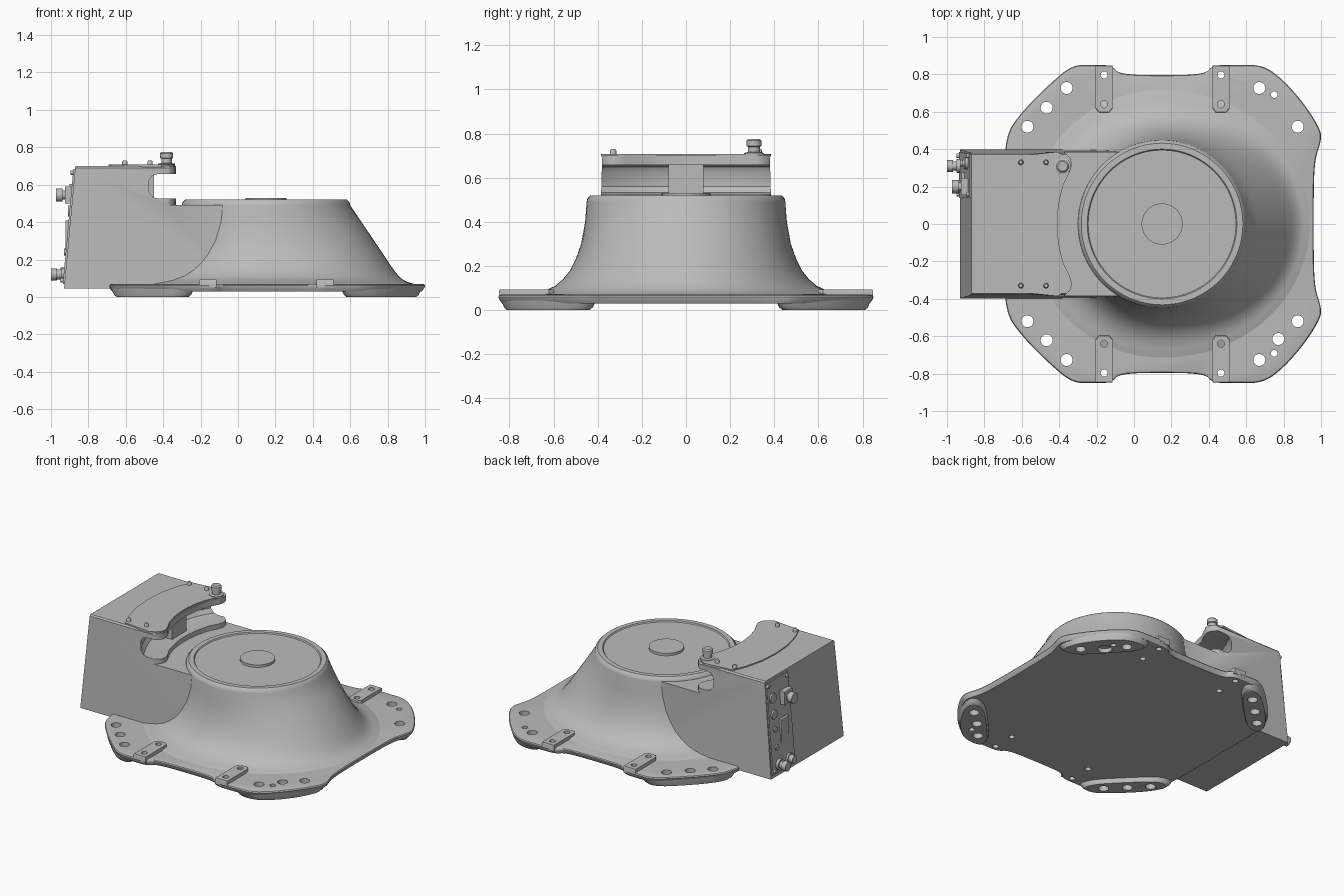
import bpy, bmesh, math
from mathutils import Vector

if "Cube" in bpy.data.objects:
    bpy.data.objects.remove(bpy.data.objects["Cube"])

grey = bpy.data.materials.new("light_grey")
grey.use_nodes = True
grey.diffuse_color = (0.5, 0.5, 0.5, 1)
grey.node_tree.nodes["Principled BSDF"].inputs["Base Color"].default_value = (0.5, 0.5, 0.5, 1)

CX = 0.15  # centre of the round pedestal


def loft(name, rings):
    """Skin a stack of equal-length rings and cap both ends."""
    bm = bmesh.new()
    rows = [[bm.verts.new(p) for p in ring] for ring in rings]
    n = len(rows[0])
    for a, b in zip(rows, rows[1:]):
        for i in range(n):
            j = (i + 1) % n
            bm.faces.new((a[i], a[j], b[j], b[i]))
    bm.faces.new(rows[0])
    bm.faces.new(rows[-1])
    bmesh.ops.recalc_face_normals(bm, faces=bm.faces)
    mesh = bpy.data.meshes.new(name)
    bm.to_mesh(mesh)
    bm.free()
    mesh.materials.append(grey)
    obj = bpy.data.objects.new(name, mesh)
    bpy.context.collection.objects.link(obj)
    return obj


def prism(name, outline, levels, centre=(CX, 0)):
    """Stack a plan outline at (z, scale) levels."""
    cx, cy = centre
    return loft(name, [[(cx + (x - cx) * s, cy + (y - cy) * s, z) for x, y in outline]
                       for z, s in levels])


def turned(name, loc, profile, axis="Z", sides=32):
    """Round part from (radius, distance) pairs along +z or -x."""
    def place(r, d, a):
        u, v = r * math.cos(a), r * math.sin(a)
        return Vector(loc) + (Vector((u, v, d)) if axis == "Z" else Vector((-d, u, v)))
    return loft(name, [[place(r, d, 2 * math.pi * i / sides) for i in range(sides)]
                       for r, d in profile])


def block(name, x, y, z):
    return prism(name, [(x[0], y[0]), (x[1], y[0]), (x[1], y[1]), (x[0], y[1])],
                 [(z[0], 1), (z[1], 1)])


def soften(points, rounds=2):
    """Round an outline by cutting its corners."""
    for _ in range(rounds):
        points = [(a[0] * (1 - t) + b[0] * t, a[1] * (1 - t) + b[1] * t)
                  for a, b in zip(points, points[1:] + points[:1]) for t in (0.25, 0.75)]
    return points


def cut(obj, cutters):
    """Subtract cutters from a part, keeping the cutters."""
    bpy.context.view_layer.objects.active = obj
    for c in cutters:
        m = obj.modifiers.new("cut", "BOOLEAN")
        m.operation, m.object, m.solver = "DIFFERENCE", c, "EXACT"
        bpy.ops.object.modifier_apply(modifier=m.name)


def mirrored(half):
    return half + [(x, -y) for x, y in reversed(half)]


# Base plate
half = [(-0.69, 0.2), (-0.69, 0.47), (-0.60, 0.60), (-0.45, 0.75), (-0.33, 0.85), (-0.22, 0.85),
        (-0.12, 0.85), (-0.08, 0.80), (0.15, 0.795), (0.38, 0.80), (0.42, 0.85), (0.55, 0.85),
        (0.69, 0.85), (0.80, 0.77), (0.92, 0.63), (1.0, 0.50), (1.0, 0.44), (0.965, 0.34), (0.96, 0.1)]
plate = prism("base_plate", soften(mirrored(half)),
              [(0.03, 0.98), (0.05, 0.997), (0.06, 1), (0.067, 0.995), (0.07, 0.985)])

# Corner feet under the plate
foot_left = [(-0.68, 0.40), (-0.68, 0.47), (-0.60, 0.59), (-0.45, 0.74), (-0.33, 0.84),
             (-0.22, 0.84), (-0.25, 0.74), (-0.36, 0.62), (-0.47, 0.51), (-0.58, 0.41)]
foot_right = [(0.98, 0.40), (0.985, 0.49), (0.91, 0.63), (0.80, 0.76), (0.69, 0.84),
              (0.54, 0.84), (0.56, 0.74), (0.67, 0.62), (0.77, 0.51), (0.88, 0.41)]
feet = []
for side, pts in (("right", foot_left), ("left", foot_right)):
    mid = sum(p[0] for p in pts) / len(pts)
    for end, s in (("back", 1), ("front", -1)):
        feet.append(prism(f"foot_{end}_{side}", soften([(x, s * y) for x, y in pts]),
                          [(0, 0.86), (0.012, 0.92), (0.05, 1)], (mid, s * 0.64)))

# Raised bolt straps
straps = []
for x in (-0.16, 0.465):
    for s in (1, -1):
        w = 0.046
        pts = [(x - w, 0.848), (x - w, 0.62), (x - w * 0.6, 0.597),
               (x + w * 0.6, 0.597), (x + w, 0.62), (x + w, 0.848)]
        straps.append(prism("bolt_strap", [(px, s * py) for px, py in pts],
                            [(0.05, 1), (0.088, 1), (0.093, 0.98)], (x, s * 0.72)))

# Mounting holes
holes = []
for s in (1, -1):
    spots = [(-0.36, 0.727, 0.032), (-0.467, 0.622, 0.032), (-0.57, 0.52, 0.032),
             (0.67, 0.727, 0.032), (0.75, 0.692, 0.018), (0.875, 0.52, 0.032)]
    spots += [(x, y, 0.019) for x in (-0.16, 0.465) for y in (0.64, 0.797)]
    if s < 0:
        spots.append((0.772, 0.615, 0.032))
    holes += [turned("hole_cutter", (x, s * y, 0), [(r, -0.1), (r, 0.2)], sides=24)
              for x, y, r in spots]
notch = turned("notch_cutter", (0.76, 0.62, 0), [(0.045, -0.1), (0.045, 0.028)], sides=24)
for part in [plate] + feet + straps:
    cut(part, holes)
cut(feet[2], [notch])

# Flared pedestal: round on top, leaning out further toward +x
N = 96
flare = [(0.06, 0.74, 0.81), (0.072, 0.71, 0.785), (0.08, 0.67, 0.755), (0.09, 0.635, 0.735),
         (0.11, 0.592, 0.71), (0.14, 0.557, 0.686), (0.18, 0.525, 0.658), (0.23, 0.5, 0.625),
         (0.3, 0.475, 0.578), (0.4, 0.457, 0.511), (0.49, 0.45, 0.45), (0.505, 0.447, 0.447),
         (0.52, 0.432, 0.432), (0.52, 0.4, 0.4), (0.513, 0.395, 0.395)]
rings = []
for z, r_side, r_front in flare:
    ring = []
    for i in range(N):
        a = 2 * math.pi * i / N
        r = r_side + (r_front - r_side) * max(0, math.cos(a)) ** 2
        ring.append((CX + r * math.cos(a), r * math.sin(a), z))
    rings.append(ring)
loft("pedestal", rings)
turned("centre_disc", (CX, 0, 0.5), [(0.11, 0), (0.11, 0.03)], sides=48)


# Rear housing with a sloped end
def end_x(z):
    return -0.93 + 0.092 * (z - 0.045)


def section(z, w):
    return [(end_x(z), -w, z), (0, -w, z), (0, w, z), (end_x(z), w, z)]


housing = loft("housing", [section(0.045, 0.398), section(0.69, 0.38), section(0.70, 0.372)])

# Concave flange edge, and the slot beneath it
edge = [(-0.40, 0.40), (-0.365, 0.378), (-0.338, 0.35), (-0.332, 0.315), (-0.345, 0.275),
        (-0.378, 0.21), (-0.4, 0.12), (-0.41, 0.04)]
edge = mirrored(edge)
front_cut = prism("edge_cutter", [(-0.40, 0.6)] + edge + [(-0.40, -0.6), (0.3, -0.6), (0.3, 0.6)],
                  [(0.492, 1), (0.9, 1)])
slot_cut = turned("slot_cutter", (CX, 0, 0),
                  [(0.69, 0.525), (0.715, 0.532), (0.735, 0.56), (0.735, 0.62),
                   (0.72, 0.648), (0.69, 0.658)], sides=96)
cut(housing, [front_cut, slot_cut])
block("slot_connector", (-0.62, -0.45), (-0.08, 0.08), (0.52, 0.66))

# Thin cover on top
back_edge = [(-0.61, -0.365), (-0.65, -0.27), (-0.682, -0.14), (-0.692, 0),
             (-0.682, 0.14), (-0.65, 0.27), (-0.61, 0.365)]
inner = [(x - 0.008, y * 0.965) for x, y in edge]
prism("top_cover", back_edge + inner, [(0.695, 1), (0.708, 1)])
for x in (-0.605, -0.47):
    for s in (1, -1):
        turned("cover_screw", (x, s * 0.33, 0.7),
               [(0.014, 0), (0.014, 0.022), (0.009, 0.03)], sides=16)
turned("locking_post", (-0.382, 0.308, 0.69),
       [(0.045, 0), (0.045, 0.022), (0.028, 0.026), (0.028, 0.05),
        (0.034, 0.053), (0.034, 0.078), (0.026, 0.086)])

# Connector panel on the sloped end
loft("end_panel", [[(end_x(z) - d, y, z) for y, z in
                    ((0.14, 0.07), (0.385, 0.07), (0.375, 0.685), (0.14, 0.685))]
                   for d in (-0.01, 0.009)])


def fitting(name, y, z, profile):
    turned(name, (end_x(z), y, z), profile, axis="X", sides=20)


fitting("upper_plug", 0.2, 0.545, [(0.036, 0), (0.036, 0.03), (0.024, 0.03), (0.024, 0.055),
                                   (0.036, 0.055), (0.036, 0.09)])
block("upper_plug_flange", (-0.925, -0.88), (0.155, 0.245), (0.50, 0.59))
fitting("lower_plug_a", 0.31, 0.12, [(0.038, 0), (0.038, 0.025), (0.024, 0.025), (0.024, 0.045),
                                     (0.032, 0.045), (0.032, 0.077)])
fitting("lower_plug_b", 0.2, 0.12, [(0.036, 0), (0.036, 0.02), (0.026, 0.02), (0.026, 0.05)])
for z, r in ((0.57, 0.034), (0.46, 0.03), (0.36, 0.018), (0.24, 0.018)):
    fitting("socket", 0.325, z, [(r, 0), (r, 0.018)])
block("display_frame", (end_x(0.32) - 0.018, -0.89), (0.19, 0.275), (0.25, 0.41))
for y in (0.16, 0.365):
    for z in (0.09, 0.665):
        fitting("panel_screw", y, z, [(0.012, 0), (0.012, 0.022)])

# Remove cutters and smooth the rounded surfaces
for obj in list(bpy.context.collection.objects):
    if "_cutter" in obj.name:
        bpy.data.objects.remove(obj)
    elif obj.type == "MESH" and obj.data.materials and obj.data.materials[0] == grey:
        bpy.ops.object.select_all(action="DESELECT")
        obj.select_set(True)
        bpy.context.view_layer.objects.active = obj
        bpy.ops.object.shade_smooth_by_angle(angle=math.radians(35))
